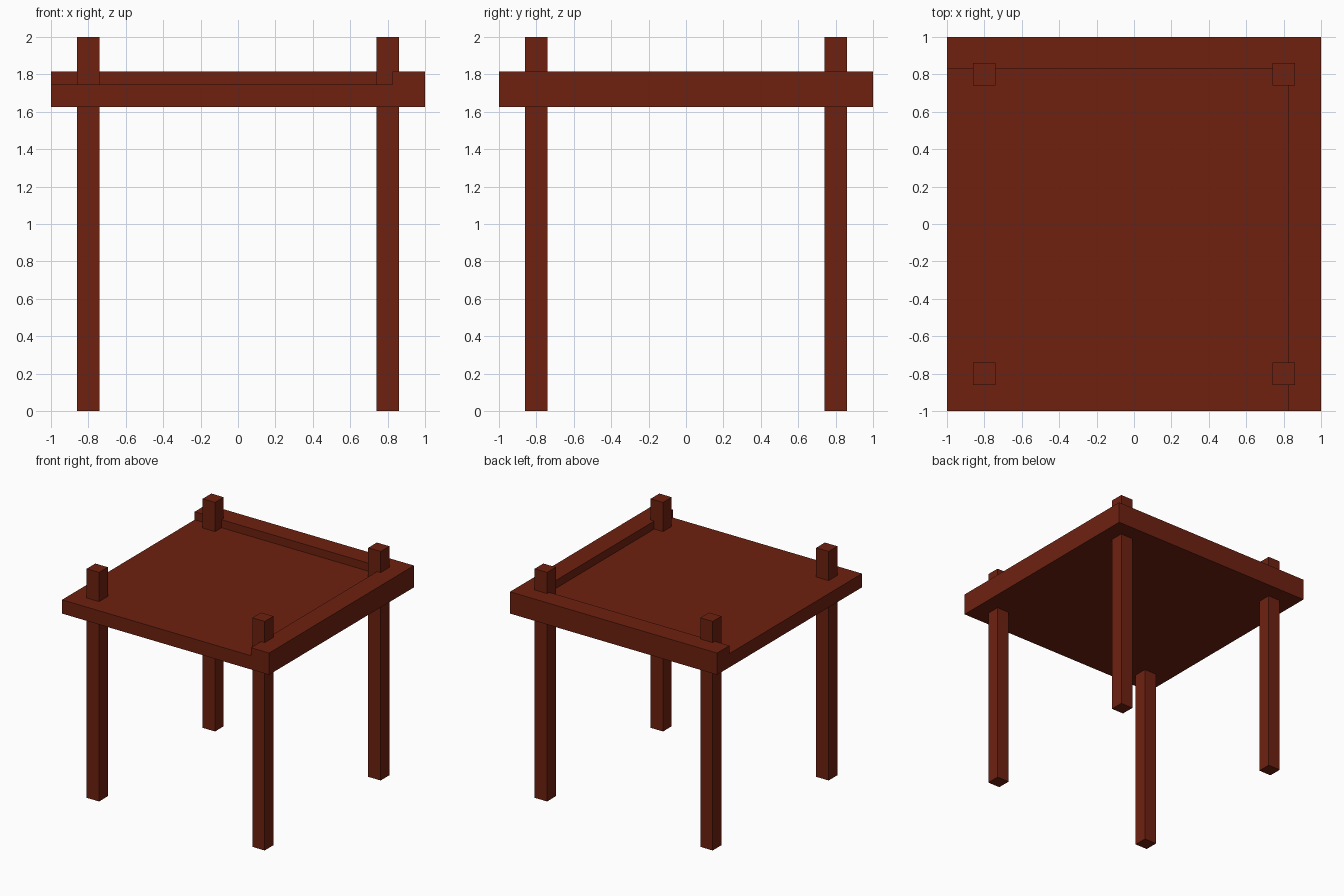
import bpy
import bmesh

if "Cube" in bpy.data.objects:
    bpy.data.objects.remove(bpy.data.objects["Cube"])

wood = bpy.data.materials.new("dark red wood")
wood.diffuse_color = (0.158, 0.0152, 0.0052, 1.0)
wood.use_nodes = True
wood.node_tree.nodes["Principled BSDF"].inputs["Base Color"].default_value = wood.diffuse_color


def prism(name, outline, z0, z1):
    """Extrude a flat outline (counter-clockwise) from z0 up to z1."""
    bm = bmesh.new()
    face = bm.faces.new([bm.verts.new((x, y, z0)) for x, y in outline])
    top = bmesh.ops.extrude_face_region(bm, geom=[face])["geom"]
    bmesh.ops.translate(bm, vec=(0, 0, z1 - z0),
                        verts=[v for v in top if isinstance(v, bmesh.types.BMVert)])
    bmesh.ops.recalc_face_normals(bm, faces=bm.faces)
    mesh = bpy.data.meshes.new(name)
    bm.to_mesh(mesh)
    bm.free()
    mesh.materials.append(wood)
    obj = bpy.data.objects.new(name, mesh)
    bpy.context.collection.objects.link(obj)
    return obj


def rectangle(x0, x1, y0, y1):
    return [(x0, y0), (x1, y0), (x1, y1), (x0, y1)]


RAIL_X, RAIL_Y = 0.825, 0.83          # inner edges of the raised rail
BOTTOM, DECK, RAIL_TOP = 1.625, 1.745, 1.815

# flat table top, fitted inside the rail
prism("table_top", rectangle(-1, RAIL_X, -1, RAIL_Y), BOTTOM, DECK)

# raised L-shaped rail along the right and back edges
prism("corner_rail",
      [(RAIL_X, -1), (1, -1), (1, 1), (-1, 1), (-1, RAIL_Y), (RAIL_X, RAIL_Y)],
      BOTTOM, RAIL_TOP)

# four square legs running up through the top
LEG, HALF = 0.8, 0.06
for side, sx in (("left", -1), ("right", 1)):
    for end, sy in (("front", -1), ("back", 1)):
        x, y = sx * LEG, sy * LEG
        prism(f"{end}_{side}_leg",
              rectangle(x - HALF, x + HALF, y - HALF, y + HALF), 0, 2)
